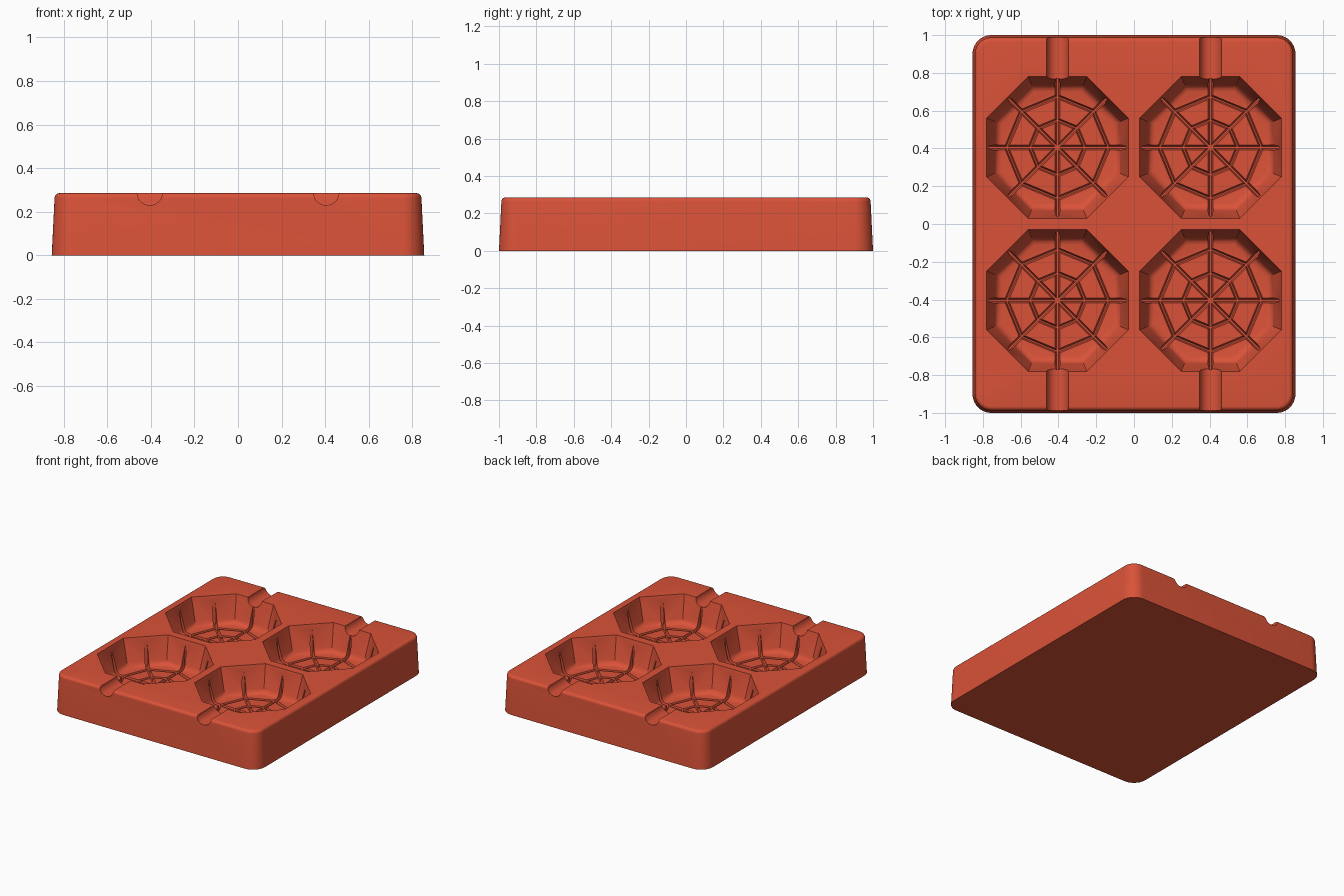
import bpy
import bmesh
from math import cos, sin, pi

cube = bpy.data.objects.get("Cube")
if cube:
    bpy.data.objects.remove(cube, do_unlink=True)

H = 0.285        # tray height
FLOOR = 0.085    # cavity floor height
C = 0.405        # cavity centre offset
CENTRES = [(sx * C, sy * C) for sx in (-1, 1) for sy in (-1, 1)]

red = bpy.data.materials.new("terracotta red")
red.use_nodes = True
colour = (0.70, 0.085, 0.04, 1)
red.diffuse_color = colour
red.node_tree.nodes["Principled BSDF"].inputs["Base Color"].default_value = colour


def loft(bm, loops, closed=False):
    """Skin a stack of equal-length loops; cap the ends, or join them into a ring."""
    rows = [[bm.verts.new(p) for p in loop] for loop in loops]
    n = len(rows[0])
    pairs = list(zip(rows, rows[1:]))
    if closed:
        pairs.append((rows[-1], rows[0]))
    else:
        bm.faces.new(rows[0][::-1])
        bm.faces.new(rows[-1])
    for a, b in pairs:
        for i in range(n):
            j = (i + 1) % n
            bm.faces.new((a[i], a[j], b[j], b[i]))


def finish(bm, name):
    bmesh.ops.recalc_face_normals(bm, faces=bm.faces)
    mesh = bpy.data.meshes.new(name)
    bm.to_mesh(mesh)
    bm.free()
    mesh.materials.append(red)
    obj = bpy.data.objects.new(name, mesh)
    bpy.context.collection.objects.link(obj)
    return obj


def rounded_rect(hx, hy, r, z, steps=10):
    pts = []
    for q, (sx, sy) in enumerate([(1, 1), (-1, 1), (-1, -1), (1, -1)]):
        for k in range(steps + 1):
            a = (q + k / steps) * pi / 2
            pts.append((sx * (hx - r) + r * cos(a), sy * (hy - r) + r * sin(a), z))
    return pts


def octagon(cx, cy, radius, z, turn):
    return [(cx + radius * cos(k * pi / 4 + turn), cy + radius * sin(k * pi / 4 + turn), z)
            for k in range(8)]


# Tray body: drafted sides and a rounded top edge
bm = bmesh.new()
fillet = 0.022
loops = [rounded_rect(0.855, 1.0, 0.1, 0)]
for k in range(6):
    a = k / 5 * pi / 2
    inset = 0.013 + fillet * (1 - cos(a))
    loops.append(rounded_rect(0.855 - inset, 1 - inset, 0.1 - inset, H - fillet * (1 - sin(a))))
loft(bm, loops)
tray = finish(bm, "mould_tray")
cutters = []

# Octagonal cavities with sloping walls and a rounded floor edge
bm = bmesh.new()
profile = [(0.295, FLOOR), (0.312, 0.089), (0.325, 0.1), (0.333, 0.118), (0.375, H), (0.38, 0.307)]
for cx, cy in CENTRES:
    loft(bm, [octagon(cx, cy, ap / cos(pi / 8), z, pi / 8) for ap, z in profile])
cutters.append(finish(bm, "cavity_cutter"))

# Stick channels running from the outer cavities to the tray ends
bm = bmesh.new()
for cx, cy in CENTRES:
    s = 1 if cy > 0 else -1
    section = [(0.058 * cos(pi + k * pi / 12), H + 0.001 + 0.056 * sin(pi + k * pi / 12))
               for k in range(13)]
    section += [(0.058, H + 0.05), (-0.058, H + 0.05)]
    loft(bm, [[(cx + u, s * y, z) for u, z in section] for y in (0.7, 1.1)])
cutters.append(finish(bm, "channel_cutter"))

# Web spokes: tapered grooves that also climb the cavity walls
half = [(0.004, 0.056), (0.013, FLOOR), (0.012, 0.15), (0.005, 0.262)]
section = half + [(-u, z) for u, z in reversed(half)]
for d in range(4):
    bm = bmesh.new()
    ca, sa = cos(d * pi / 4), sin(d * pi / 4)
    for cx, cy in CENTRES:
        loft(bm, [[(cx + r * ca - u * sa, cy + r * sa + u * ca, z + d * 0.0006)
                   for u, z in section] for r in (-0.366, 0.366)])
    cutters.append(finish(bm, "spoke_cutter"))

# Web rings: two octagonal grooves in each cavity floor
bm = bmesh.new()
ring = [(-0.004, 0.059), (0.004, 0.059), (0.012, FLOOR), (0.012, 0.12), (-0.012, 0.12), (-0.012, FLOOR)]
for cx, cy in CENTRES:
    for radius in (0.145, 0.27):
        loft(bm, [octagon(cx, cy, radius + u, z, 0) for u, z in ring], closed=True)
cutters.append(finish(bm, "ring_cutter"))

# Carve everything out of the tray
for cutter in cutters:
    cutter.hide_render = True
    mod = tray.modifiers.new(cutter.name, "BOOLEAN")
    mod.operation = "DIFFERENCE"
    mod.solver = "EXACT"
    mod.object = cutter

bpy.ops.object.select_all(action="DESELECT")
tray.select_set(True)
bpy.context.view_layer.objects.active = tray
bpy.ops.object.convert(target="MESH")
for cutter in cutters:
    bpy.data.objects.remove(cutter, do_unlink=True)
bpy.ops.object.shade_smooth_by_angle(angle=0.52)
